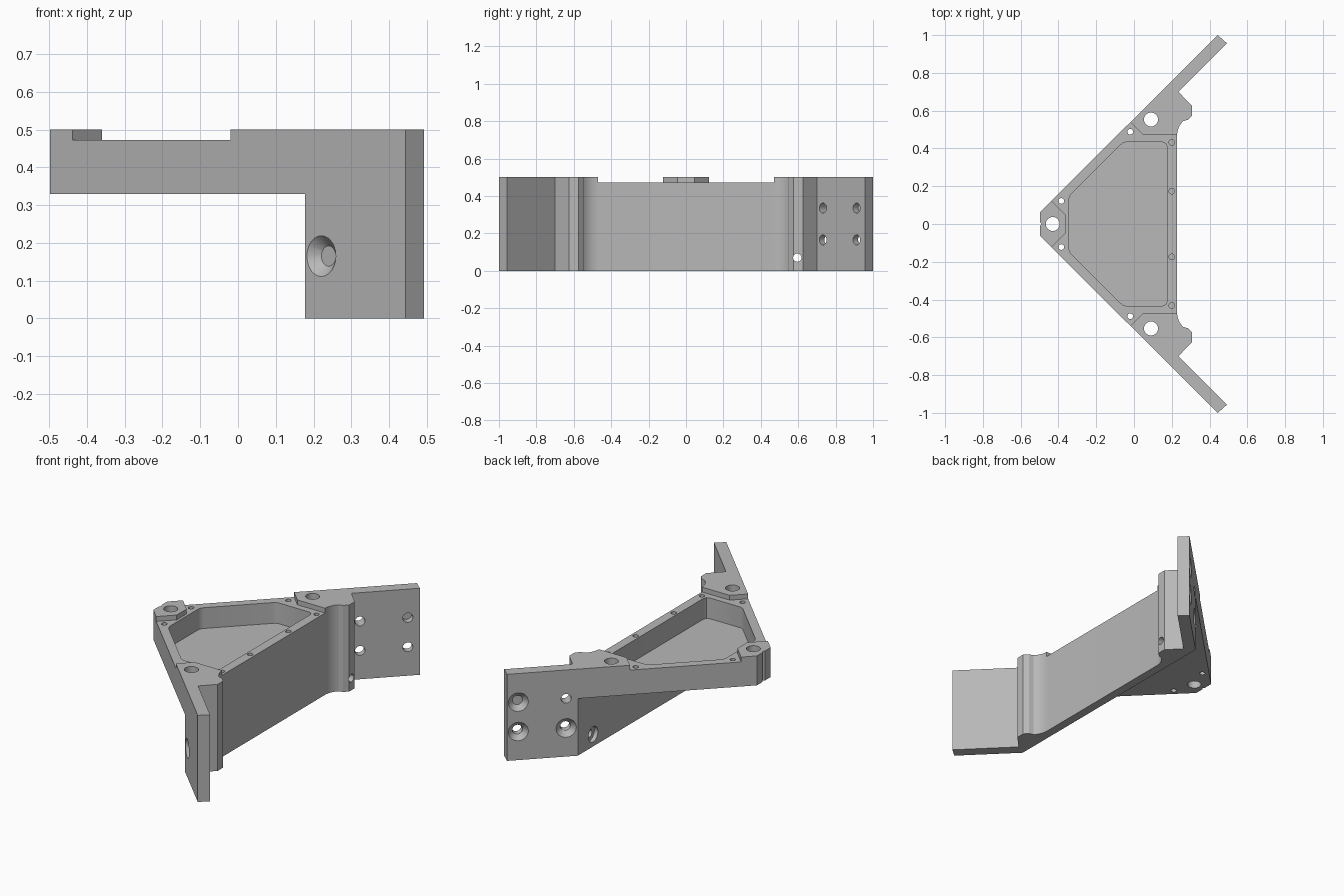
import bpy, bmesh, math
from mathutils import Vector

cube = bpy.data.objects.get("Cube")
if cube:
    bpy.data.objects.remove(cube, do_unlink=True)

grey = bpy.data.materials.new("machined grey")
grey.use_nodes = True
colour = (0.48, 0.48, 0.48, 1)
grey.diffuse_color = colour
grey.node_tree.nodes["Principled BSDF"].inputs["Base Color"].default_value = colour


def finish(bm, name):
    bmesh.ops.recalc_face_normals(bm, faces=bm.faces)
    mesh = bpy.data.meshes.new(name)
    bm.to_mesh(mesh)
    bm.free()
    mesh.materials.append(grey)
    ob = bpy.data.objects.new(name, mesh)
    bpy.context.collection.objects.link(ob)
    return ob


def prism(name, half, z0, z1):
    """Extrude a plan profile given by its +y half, mirrored across y = 0."""
    plan = half + [(x, -y) for x, y in reversed(half) if y]
    bm = bmesh.new()
    face = bm.faces.new([bm.verts.new((x, y, z0)) for x, y in plan])
    top = bmesh.ops.extrude_face_region(bm, geom=[face])["geom"]
    verts = [v for v in top if isinstance(v, bmesh.types.BMVert)]
    bmesh.ops.translate(bm, verts=verts, vec=(0, 0, z1 - z0))
    return finish(bm, name)


def drill(name, start, end, r1, r2=None):
    """Round cutter from start to end."""
    a, b = Vector(start), Vector(end)
    bm = bmesh.new()
    bmesh.ops.create_cone(bm, cap_ends=True, segments=24, radius1=r1,
                          radius2=r1 if r2 is None else r2, depth=(b - a).length)
    turn = (b - a).to_track_quat('Z', 'Y').to_matrix().to_4x4()
    turn.translation = (a + b) / 2
    bm.transform(turn)
    return finish(bm, name)


def cut(body, cutter):
    cutter.hide_render = True
    mod = body.modifiers.new("cut", 'BOOLEAN')
    mod.operation, mod.solver, mod.object = 'DIFFERENCE', 'EXACT', cutter
    bpy.context.view_layer.objects.active = body
    bpy.ops.object.modifier_apply(modifier=mod.name)
    bpy.data.objects.remove(cutter, do_unlink=True)


# Whole plan: tip, long outer faces, arm ends, bosses, filleted wall
fillet = [(0.338 - 0.11 * math.cos(a), 0.467 + 0.11 * math.sin(a))
          for a in [math.radians(45 * i / 8) for i in range(8, -1, -1)]]
body = prism("triangular_bracket", [
    (-0.488, 0), (-0.497, 0.01), (-0.497, 0.063), (0.443, 1.0), (0.492, 0.957),
    (0.235, 0.70), (0.308, 0.625), (0.308, 0.575), (0.285, 0.552)] + fillet, 0, 0.5)

# Open space under the top slab, lid recess and deep pocket
cut(body, prism("under_space", [(-0.8, 1.3), (0.177, 1.3)], -0.1, 0.33))
cut(body, prism("lid_recess", [(-0.36, 0.045), (-0.375, 0.06), (-0.54, 0.225),
                               (-0.12, 0.64), (0.05, 0.47), (0.4, 0.47)], 0.472, 0.6))
cut(body, prism("pocket", [(-0.345, 0.125), (-0.342, 0.143), (-0.332, 0.158),
                           (-0.075, 0.415), (-0.062, 0.427), (-0.045, 0.433),
                           (0.15, 0.433), (0.168, 0.426), (0.175, 0.408)], 0.352, 0.6))

# Vertical holes: mounting holes, small through holes, blind lid screw holes
cut(body, drill("tip_hole", (-0.43, 0, -0.1), (-0.43, 0, 0.6), 0.037))
for side in (1, -1):
    for x, y, r, bottom in [(0.09, 0.553, 0.037, -0.1), (0.25, 0.598, 0.037, -0.1),
                            (-0.02, 0.488, 0.015, -0.1), (-0.385, 0.122, 0.015, -0.1),
                            (0.2, 0.432, 0.015, 0.38), (0.2, 0.174, 0.015, 0.38)]:
        cut(body, drill("vertical_hole", (x, y * side, bottom), (x, y * side, 0.6), r))

    # Cross hole through the boss, counterbored on the inner side
    y = 0.595 * side
    cut(body, drill("cross_hole", (0.1, y, 0.07), (0.4, y, 0.07), 0.022))
    cut(body, drill("counterbore", (0.14, y, 0.07), (0.2, y, 0.07), 0.044))

    # Countersunk holes through the arms
    inward = Vector((1, -side, 0)).normalized()
    for x in (0.22, 0.4):
        for z in (0.165, 0.335):
            p = Vector((x, (x + 0.559) * side, z))
            cut(body, drill("arm_hole", p - inward * 0.05, p + inward * 0.11, 0.027))
            cut(body, drill("countersink", p - inward * 0.01, p + inward * 0.028,
                            0.065, 0.027))

# Smooth only the round surfaces
bpy.ops.object.select_all(action='DESELECT')
body.select_set(True)
bpy.context.view_layer.objects.active = body
bpy.ops.object.shade_smooth_by_angle(angle=math.radians(25))
